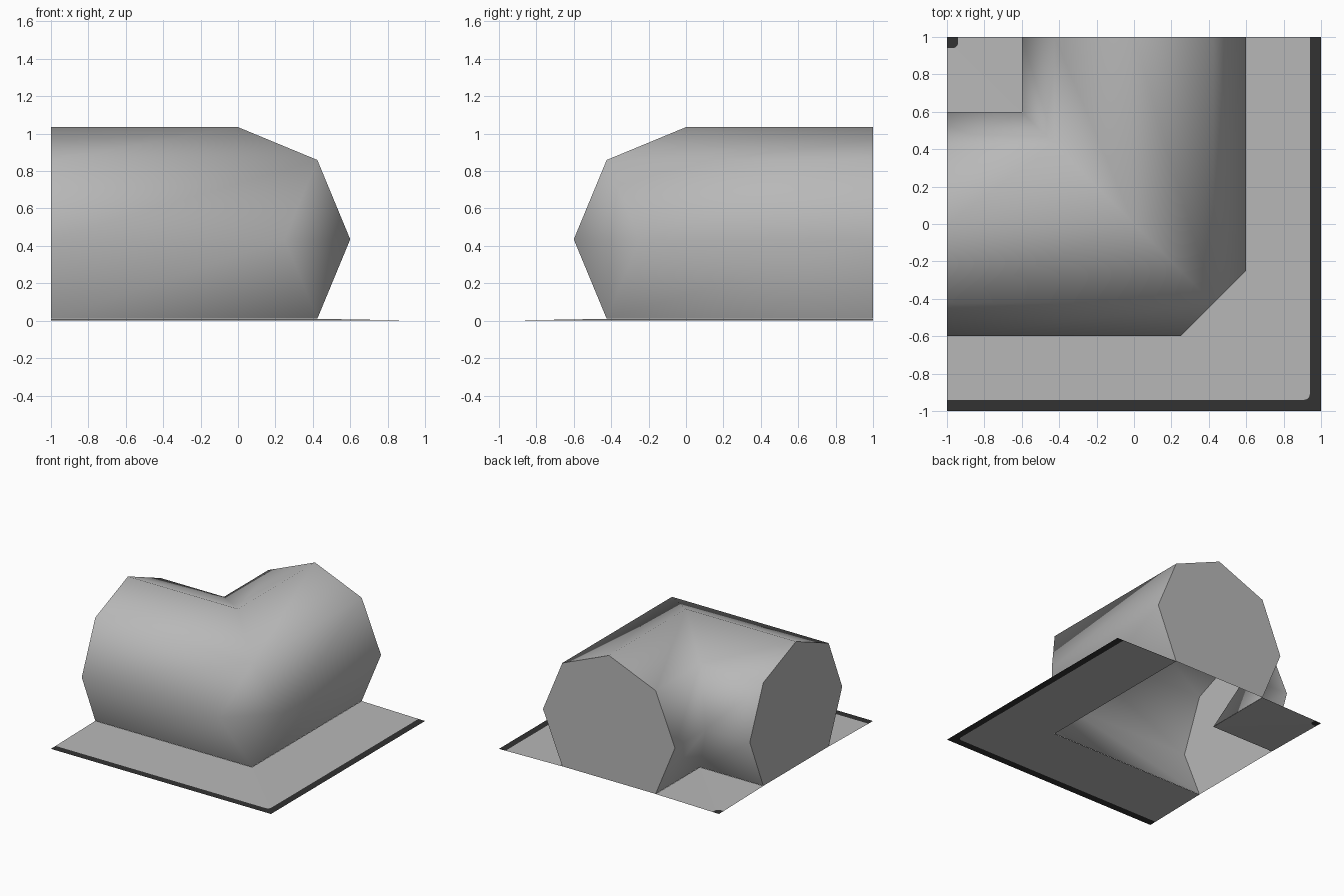
import bpy, bmesh
from math import cos, sin, pi, radians

cube = bpy.data.objects.get("Cube")
if cube:
    bpy.data.objects.remove(cube, do_unlink=True)


def material(name, value):
    mat = bpy.data.materials.new(name)
    mat.use_nodes = True
    color = (value, value, value, 1)
    mat.diffuse_color = color
    mat.node_tree.nodes["Principled BSDF"].inputs["Base Color"].default_value = color
    return mat


light_grey = material("light grey", 0.48)
dark_grey = material("dark grey", 0.032)


def rail(d, z, cut, steps):
    """L-shaped line at offset d from the centre path, its corner cut or rounded."""
    pts = [(-1, -d, z)]
    for i in range(steps + 1):
        a = -pi / 2 + pi / 2 * i / steps
        pts.append((d - cut + cut * cos(a), -d + cut + cut * sin(a), z))
    return pts + [(d, 1, z)]


def loft(name, rails, mats, caps=False, steps=1, dark_bands=()):
    """Bridge successive rails (offset, height, corner cut) into a surface."""
    bm = bmesh.new()
    rows = [[bm.verts.new(p) for p in rail(*r, steps)] for r in rails]
    for j, (r0, r1) in enumerate(zip(rows, rows[1:])):
        for i in range(len(r0) - 1):
            face = bm.faces.new((r0[i], r0[i + 1], r1[i + 1], r1[i]))
            face.material_index = int(j in dark_bands)
    if caps:
        for end in (0, -1):
            bm.faces.new([row[end] for row in rows])
    bmesh.ops.remove_doubles(bm, verts=bm.verts, dist=0.0005)
    bm.normal_update()
    if caps:
        bmesh.ops.recalc_face_normals(bm, faces=bm.faces)
    else:
        for face in bm.faces:
            if face.normal.z < 0:
                face.normal_flip()
    mesh = bpy.data.meshes.new(name)
    bm.to_mesh(mesh)
    bm.free()
    for m in mats:
        mesh.materials.append(m)
    obj = bpy.data.objects.new(name, mesh)
    bpy.context.collection.objects.link(obj)
    return obj


# Eight-sided pipe bend: open underneath, outer corner chamfered at mid height
R, MID = 0.6, 0.435
S = R * cos(pi / 4)
section = []
for k in range(7):
    a = radians(-45 + 45 * k)
    d = R * cos(a)
    section.append((d, MID + R * sin(a), 2 * (R - S) if k == 1 else 0))
pipe = loft("pipe_bend", section, [light_grey], caps=True)
bpy.ops.object.select_all(action='DESELECT')
pipe.select_set(True)
bpy.context.view_layer.objects.active = pipe
bpy.ops.object.shade_smooth_by_angle(angle=radians(85))

# Thin ground on both sides of the pipe, sloping gently to dark border strips
for name, side in (("outer_ground", 1), ("inner_ground", -1)):
    loft(name, [(side * S, 0.01, 0), (side * 0.94, 0.001, 0.03), (side, 0, 0)],
         [light_grey, dark_grey], steps=5, dark_bands=(1,))
